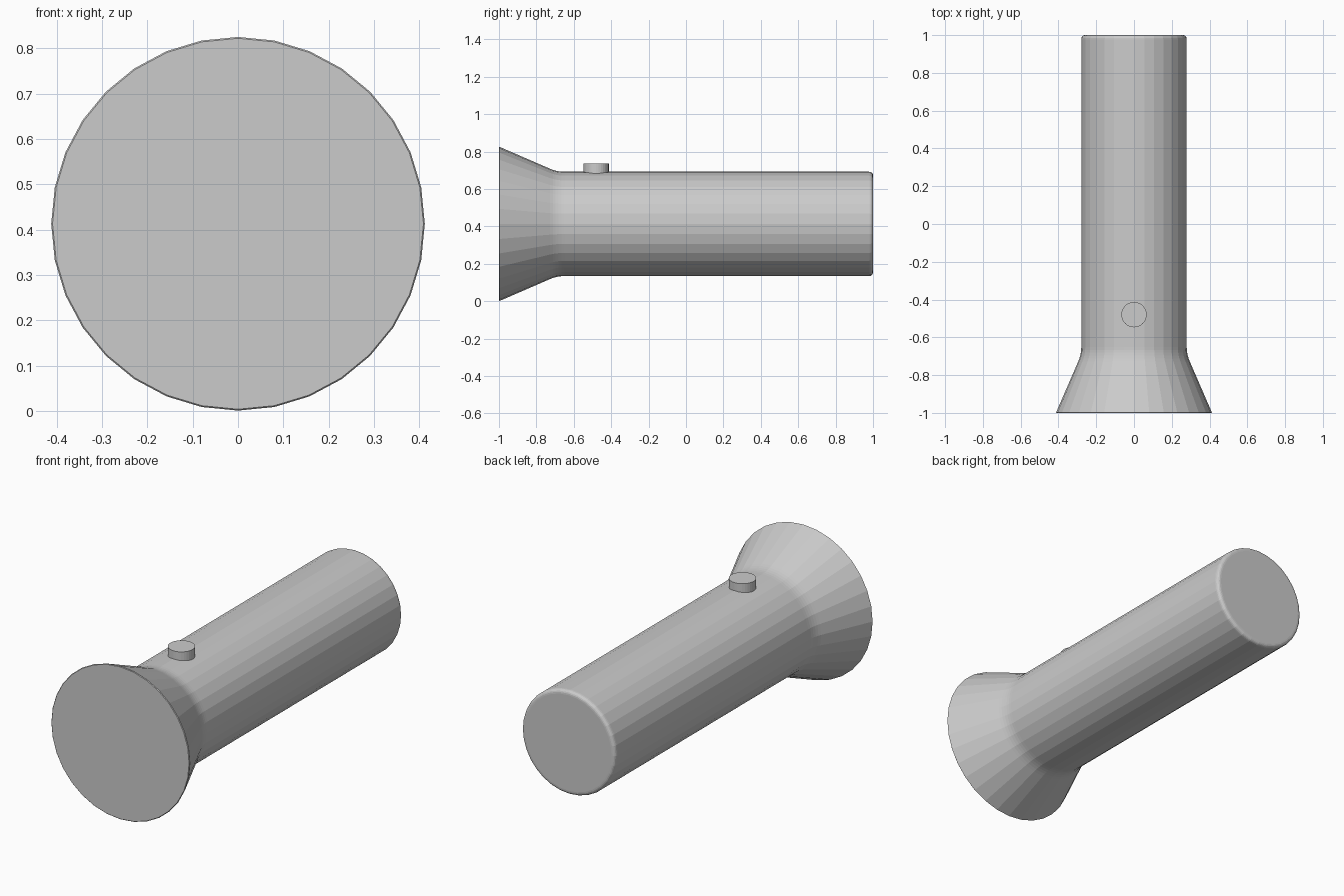
import bpy, bmesh
from math import sin, cos, pi
from mathutils import Matrix, Vector

if "Cube" in bpy.data.objects:
    bpy.data.objects.remove(bpy.data.objects["Cube"])

SIDES = 32
AXIS_Z = 0.413


def arc(corner, before, after, size, steps=5):
    """Rounded profile corner as a quadratic curve between two neighbours."""
    c, a, b = Vector(corner), Vector(before), Vector(after)
    p, q = c + (a - c).normalized() * size, c + (b - c).normalized() * size
    return [tuple(p * (1 - t) ** 2 + c * 2 * t * (1 - t) + q * t * t)
            for t in (i / steps for i in range(steps + 1))]


def lathe(name, profile, matrix):
    """Revolve (radius, height) points about local z and cap both ends."""
    bm = bmesh.new()
    rings = [[bm.verts.new((r * cos(2 * pi * i / SIDES), r * sin(2 * pi * i / SIDES), h))
              for i in range(SIDES)] for r, h in profile]
    for lo, hi in zip(rings, rings[1:]):
        for i in range(SIDES):
            j = (i + 1) % SIDES
            bm.faces.new((lo[i], lo[j], hi[j], hi[i]))
    bm.faces.new(rings[0][::-1])
    bm.faces.new(rings[-1])
    bm.transform(matrix)
    bmesh.ops.recalc_face_normals(bm, faces=bm.faces)
    mesh = bpy.data.meshes.new(name)
    bm.to_mesh(mesh)
    bm.free()
    obj = bpy.data.objects.new(name, mesh)
    bpy.context.collection.objects.link(obj)
    return obj


# Flashlight body: flared head, softened neck, tube with a rounded tail edge
rim, neck, tail, tail_cap = (0.413, -1.0), (0.279, -0.69), (0.279, 1.0), (0.0, 1.0)
body_profile = ([(0.409, -1.0), (0.412, -0.997)]
                + arc(neck, rim, tail, 0.04)
                + arc(tail, neck, tail_cap, 0.022))
lathe("flashlight_body", body_profile,
      Matrix.Translation((0, 0, AXIS_Z)) @ Matrix.Rotation(-pi / 2, 4, 'X'))

# Round push button sunk into the top of the tube
lathe("push_button", [(0.067, 0.63), (0.067, 0.735)], Matrix.Translation((0, -0.48, 0)))
